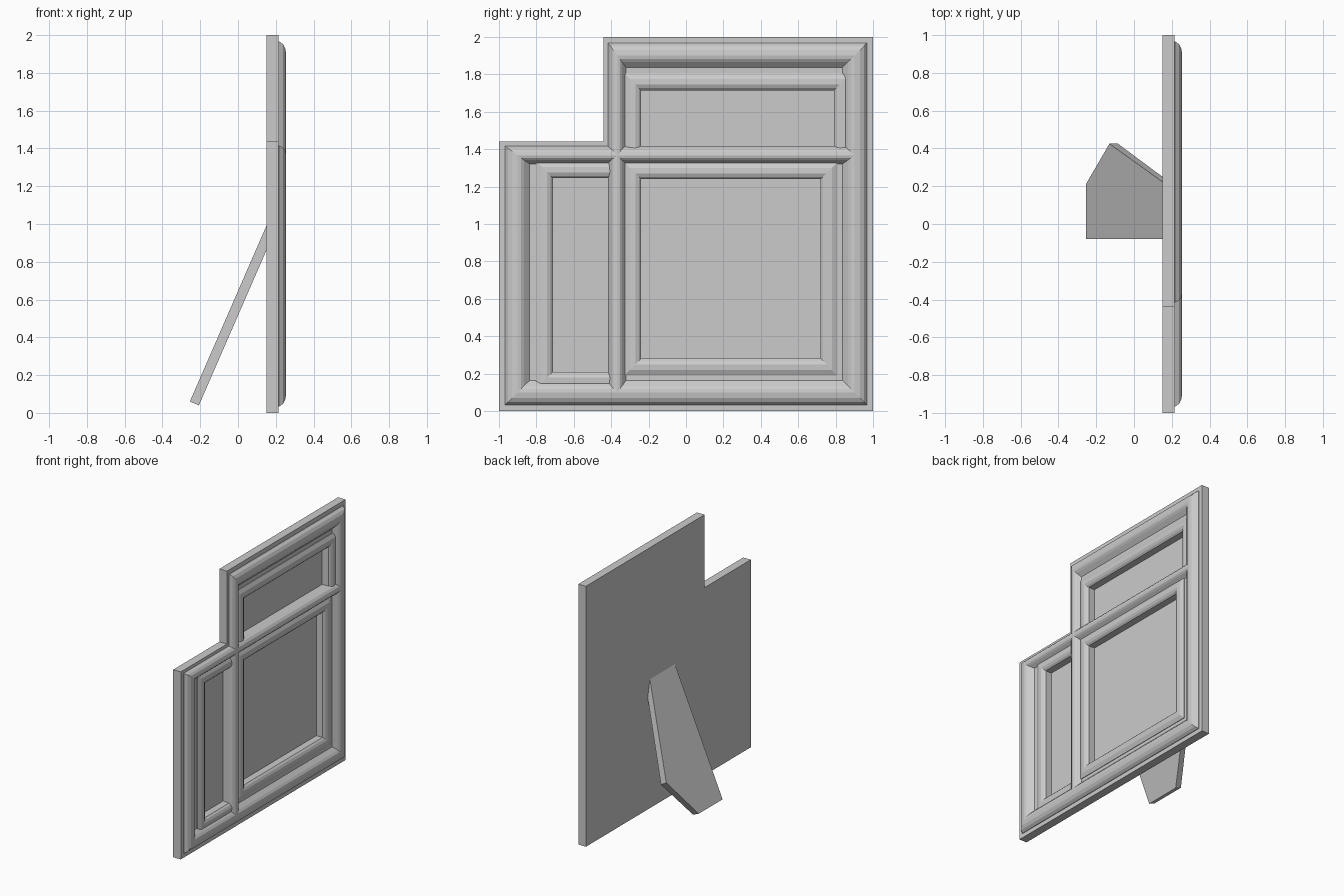
import bpy, bmesh
from mathutils import Vector

if "Cube" in bpy.data.objects:
    bpy.data.objects.remove(bpy.data.objects["Cube"])


def finish(name, bm):
    bmesh.ops.recalc_face_normals(bm, faces=bm.faces)
    me = bpy.data.meshes.new(name)
    bm.to_mesh(me)
    bm.free()
    ob = bpy.data.objects.new(name, me)
    bpy.context.collection.objects.link(ob)
    return ob


def bridge(name, rings, closed):
    """Join matching rings of points; cap the ends unless closed."""
    bm = bmesh.new()
    vs = [[bm.verts.new(p) for p in r] for r in rings]
    m, n = len(vs), len(vs[0])
    for i in range(m if closed else m - 1):
        a, b = vs[i], vs[(i + 1) % m]
        for j in range(n):
            k = (j + 1) % n
            bm.faces.new((a[j], a[k], b[k], b[j]))
    if not closed:
        bm.faces.new(vs[0])
        bm.faces.new(vs[-1])
    return finish(name, bm)


def moulding(name, path, profile, closed=False, scales=None):
    """Sweep (offset, x) profile along a right-angled (y, z) path, offset to its left."""
    p = [Vector(q) for q in path]
    n = len(p)
    segs = n if closed else n - 1
    s = scales or [1] * segs
    norm = []
    for i in range(segs):
        d = (p[(i + 1) % n] - p[i]).normalized()
        norm.append(Vector((-d.y, d.x)) * s[i])
    rings = []
    for i in range(n):
        use = {(i - 1) % n, i} if closed else {k for k in (i - 1, i) if 0 <= k < segs}
        d = sum((norm[k] for k in use), Vector((0, 0)))
        rings.append([(x, p[i].x + d.x * o, p[i].y + d.y * o) for o, x in profile])
    return bridge(name, rings, closed)


# stepped backing board
outline = [(-1, 0), (1, 0), (1, 2), (-.44, 2), (-.44, 1.44), (-1, 1.44)]
board = bridge("backing_board", [[(x, y, z) for y, z in outline] for x in (.15, .214)], False)

# sunk panels cut into the board
FLOOR = .162
windows = {"upper": (-.24, .79, 1.415, 1.715),
           "main": (-.24, .72, .28, 1.24),
           "side": (-.712, -.412, .21, 1.245)}
for key, (y0, y1, z0, z1) in windows.items():
    rect = [(y0, z0), (y1, z0), (y1, z1), (y0, z1)]
    cut = bridge(key + "_panel_cutter", [[(x, y, z) for y, z in rect] for x in (FLOOR, .3)], False)
    cut.hide_render = True
    cut.hide_viewport = True
    cut.display_type = 'WIRE'
    mod = board.modifiers.new(key + "_recess", 'BOOLEAN')
    mod.operation = 'DIFFERENCE'
    mod.solver = 'EXACT'
    mod.object = cut

# outer moulding, narrower along the two notch sides
N = .73
outer = [(.033, .2), (.033, .218), (.048, .238), (.07, .25), (.1, .255), (.118, .252),
         (.134, .242), (.165, .213), (.165, .2)]
moulding("outer_moulding", outline, outer, True, [1, 1, 1, N, N, 1])

# dividing bars
bar = [((o - .1) * N, x) for o, x in outer]
moulding("horizontal_bar", [(.9, 1.367), (-.367, 1.367)], bar)
moulding("vertical_bar", [(-.367, 1.367), (-.367, .1)], bar)

# inner mouldings round each panel
inner = [(0, .205), (0, .214), (.012, .226), (.03, .234), (.06, .232), (.09, .218), (.09, .205)]
y0, y1, z0, z1 = windows["upper"]
moulding("upper_panel_trim", [(y0, 1.38), (y0, z1), (y1, z1), (y1, 1.38)], inner)
y0, y1, z0, z1 = windows["side"]
moulding("side_panel_trim", [(-.39, z0), (y0, z0), (y0, z1), (-.39, z1)], inner)
y0, y1, z0, z1 = windows["main"]
moulding("main_panel_trim", [(y0, z0), (y0, z1), (y1, z1), (y1, z0)], inner, True)

# leaning strut behind the board
k = 2.296
back = [(-.255, -.08), (-.255, .21), (-.13, .425), (.155, .22), (.155, -.08)]
under = [(-.207, -.08), (-.207, .21), (-.085, .425), (.155, .247), (.155, -.08)]
bridge("rear_strut", [[(x, y, .06 + (x + .255) * k) for x, y in back],
                      [(x, y, .04 + (x + .207) * k) for x, y in under]], False)
